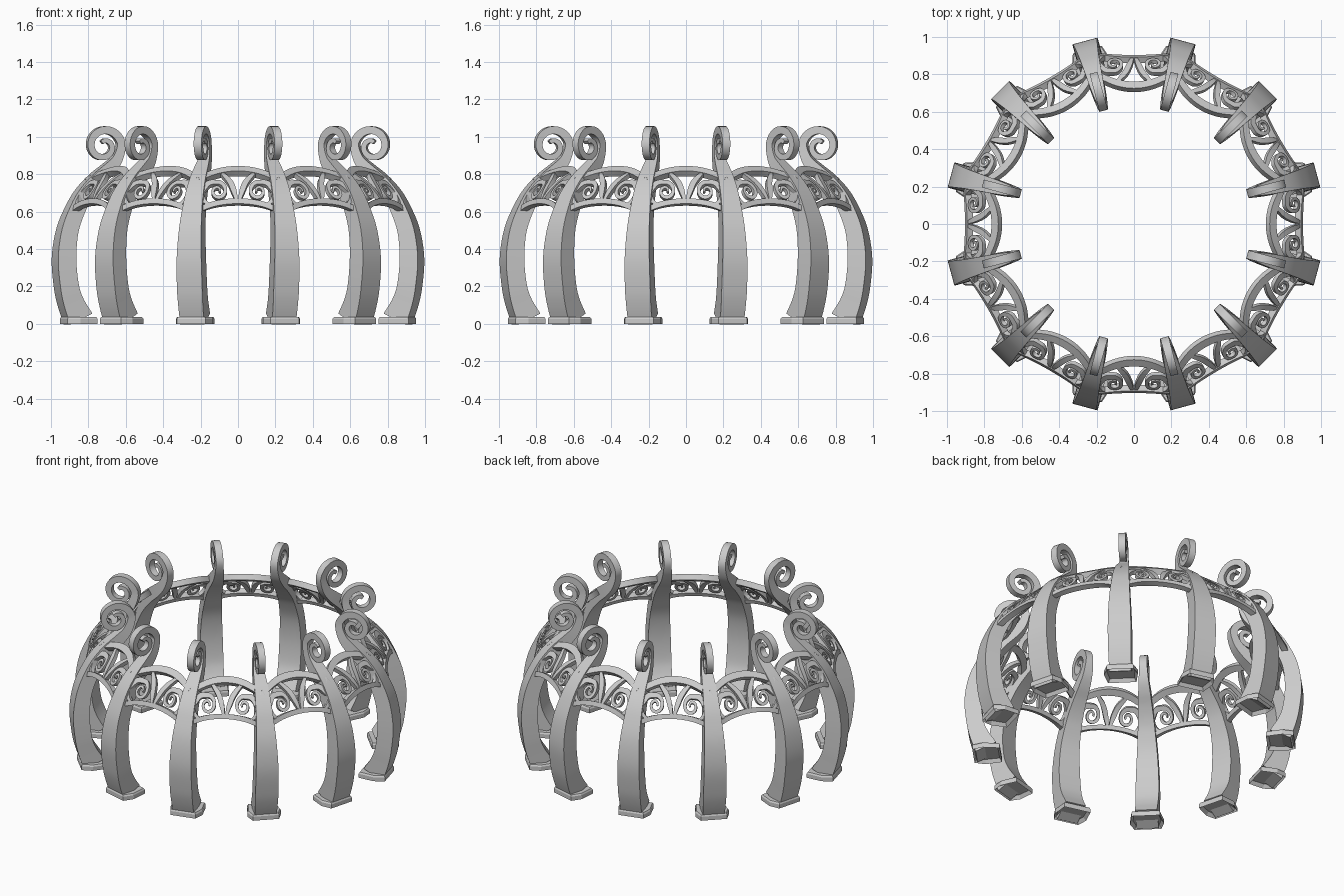
import bpy, bmesh
from math import sin, cos, radians, pi
from mathutils import Vector

if "Cube" in bpy.data.objects:
    bpy.data.objects.remove(bpy.data.objects["Cube"])


def smooth_path(pts, steps=6):
    """Catmull-Rom through (u, v, half_width, half_depth) points."""
    P = [Vector(p) for p in pts]
    P = [2 * P[0] - P[1]] + P + [2 * P[-1] - P[-2]]
    out = []
    for i in range(1, len(P) - 2):
        a, b, c, d = P[i - 1:i + 3]
        for k in range(steps):
            t = k / steps
            out.append(0.5 * (2 * b + (c - a) * t + (2 * a - 5 * b + 4 * c - d) * t * t
                              + (3 * b - a - 3 * c + d) * t ** 3))
    return out + [P[-2]]


def ribbon(bm, pts, place, steps=6, mirror=1):
    """Sweep a rectangular bar along a 2D path, placed in 3D by place(u, v, depth)."""
    path = smooth_path(pts, steps)
    rings = []
    for i, p in enumerate(path):
        a, b = path[max(i - 1, 0)], path[min(i + 1, len(path) - 1)]
        t = Vector((b[0] - a[0], b[1] - a[1])).normalized()
        n = Vector((-t.y, t.x)) * p[2]
        ring = []
        for sw, sd in ((-1, -1), (1, -1), (1, 1), (-1, 1)):
            ring.append(bm.verts.new(place(mirror * (p[0] + n.x * sw), p[1] + n.y * sw, p[3] * sd)))
        rings.append(ring)
    for r, q in zip(rings, rings[1:]):
        for j in range(4):
            bm.faces.new((r[j], r[(j + 1) % 4], q[(j + 1) % 4], q[j]))
    bm.faces.new(rings[0])
    bm.faces.new(rings[-1])


def finish(bm, name, angle=35):
    bmesh.ops.recalc_face_normals(bm, faces=bm.faces)
    me = bpy.data.meshes.new(name)
    bm.to_mesh(me)
    bm.free()
    me.shade_smooth()
    me.set_sharp_from_angle(angle=radians(angle))
    return me


def ring_of(me, name, start):
    for k in range(12):
        ob = bpy.data.objects.new(f"{name}_{k + 1}", me)
        ob.rotation_euler.z = radians(start + 30 * k)
        bpy.context.collection.objects.link(ob)


def spiral(cx, cy, a0, a1, r0, r1, w0, w1, d0, d1, n):
    """Control points of a tapering scroll."""
    out = []
    for i in range(n + 1):
        t = i / n
        a, r = radians(a0 + (a1 - a0) * t), r0 + (r1 - r0) * t ** 1.2
        out.append((cx + r * cos(a), cy + r * sin(a), w0 + (w1 - w0) * t, d0 + (d1 - d0) * t))
    return out


# Curved pillar with a scroll at the top
bm = bmesh.new()
pillar = [(.885, .025, .068, .066), (.925, .11, .057, .068), (.95, .2, .051, .07),
          (.963, .35, .05, .068), (.944, .5, .046, .061), (.897, .62, .043, .053),
          (.852, .695, .042, .048), (.79, .765, .04, .042), (.725, .822, .036, .036),
          (.675, .877, .028, .029)]
pillar += spiral(.745, .95, 180, -300, .095, .022, .023, .011, .023, .018, 16)
ribbon(bm, pillar, lambda u, v, d: Vector((u, d, v)), 5)
ring_of(finish(bm, "pillar"), "pillar", 15)

# Six-sided foot plate, hollow underneath
bm = bmesh.new()
outline = [(.965, -.08), (.965, .08), (.90, .102), (.80, .085), (.80, -.085), (.90, -.102)]
layers = []
for z, s in ((0, 1), (.026, 1), (.036, .94)):
    layers.append([bm.verts.new((.885 + (x - .885) * s, y * s, z)) for x, y in outline])
for lo, hi in zip(layers, layers[1:]):
    for j in range(6):
        bm.faces.new((lo[j], lo[(j + 1) % 6], hi[(j + 1) % 6], hi[j]))
bm.faces.new(layers[-1])
bottom = bm.faces.new(list(reversed(layers[0])))
bmesh.ops.recalc_face_normals(bm, faces=bm.faces)
bmesh.ops.inset_region(bm, faces=[bottom], thickness=.018, depth=-.022)
ring_of(finish(bm, "foot_plate", 20), "foot_plate", 15)


# Dome surface followed by the panels between pillars
def dome(z):
    t = z - .6
    return .895 - .12 * t - 2.9 * t * t


def on_dome(s, z, d):
    slope = -.12 - 5.8 * (z - .6)
    n = Vector((0, 1, -slope)).normalized()
    return Vector((s, dome(z), z)) + n * d


# Arched rails
bm = bmesh.new()
ribbon(bm, [(-.235, .6, .013, .018), (-.12, .638, .013, .018), (0, .65, .013, .018),
            (.12, .638, .013, .018), (.235, .6, .013, .018)], on_dome)
ribbon(bm, [(-.21, .768, .013, .018), (-.1, .805, .013, .018), (0, .816, .013, .018),
            (.1, .805, .013, .018), (.21, .768, .013, .018)], on_dome)
ring_of(finish(bm, "arched_rails"), "arched_rails", 0)

# Scrollwork: mirrored curls and leaf-shaped struts
bm = bmesh.new()
D = .013
for m in (1, -1):
    curl = [(.215, .665, .008, D), (.185, .715, .014, D), (.155, .745, .013, D)]
    curl += spiral(.108, .705, 75, 560, .046, .009, .011, .005, D, D * .8, 14)
    ribbon(bm, curl, on_dome, 4, m)
    ribbon(bm, [(.008, .655, .007, D), (.022, .705, .014, D), (.045, .755, .014, D),
                (.09, .80, .007, D)], on_dome, 4, m)
    ribbon(bm, [(.15, .63, .006, D), (.185, .66, .011, D), (.2, .72, .011, D),
                (.19, .775, .006, D)], on_dome, 4, m)
ring_of(finish(bm, "scrollwork"), "scrollwork", 0)
